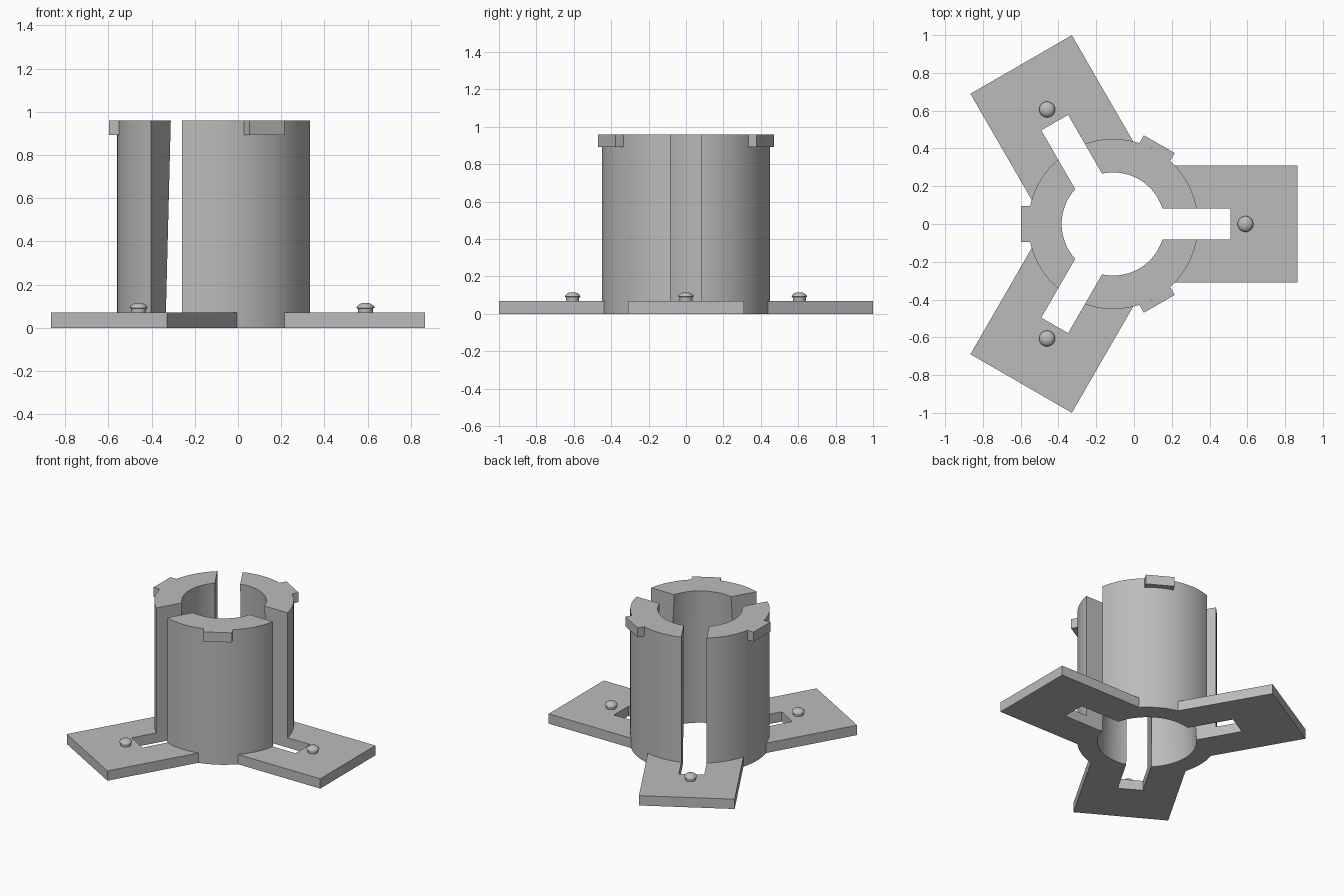
import bpy, bmesh, math
from mathutils import Matrix

cube = bpy.data.objects.get("Cube")
if cube:
    bpy.data.objects.remove(cube, do_unlink=True)

AXIS_X = -0.11                      # tube axis
R_OUT, R_TOP, R_BOTTOM = 0.45, 0.273, 0.32
SLOT, SLOT_END = 0.082, 0.62        # half width and reach of the slots
HEIGHT, PLATE = 0.96, 0.07

grey = bpy.data.materials.new("light_grey")
grey.use_nodes = True
grey.diffuse_color = (0.5, 0.5, 0.5, 1)
grey.node_tree.nodes["Principled BSDF"].inputs["Base Color"].default_value = (0.5, 0.5, 0.5, 1)


def arc(radius, start, end, steps):
    return [(radius * math.cos(start + (end - start) * i / steps),
             radius * math.sin(start + (end - start) * i / steps)) for i in range(steps + 1)]


def finish(bm, name, degrees, smooth=True):
    """Turn the mesh about the tube axis and store it as an object."""
    bmesh.ops.recalc_face_normals(bm, faces=bm.faces)
    bm.transform(Matrix.Translation((AXIS_X, 0, 0)) @ Matrix.Rotation(math.radians(degrees), 4, "Z"))
    mesh = bpy.data.meshes.new(name)
    bm.to_mesh(mesh)
    bm.free()
    mesh.materials.append(grey)
    ob = bpy.data.objects.new(name, mesh)
    bpy.context.collection.objects.link(ob)
    if smooth:
        bpy.ops.object.select_all(action="DESELECT")
        ob.select_set(True)
        bpy.context.view_layer.objects.active = ob
        bpy.ops.object.shade_smooth_by_angle(angle=math.radians(30))


def loft(name, bottom, top, z0, z1, degrees):
    """Closed solid between two matching outlines."""
    bm = bmesh.new()
    low = [bm.verts.new((x, y, z0)) for x, y in bottom]
    high = [bm.verts.new((x, y, z1)) for x, y in top]
    bm.faces.new(low[::-1])
    bm.faces.new(high)
    n = len(low)
    for i in range(n):
        j = (i + 1) % n
        bm.faces.new((low[i], low[j], high[j], high[i]))
    finish(bm, name, degrees)


def wall_outline(inner):
    """Plan of one tube third, with ends parallel to the neighbouring slots."""
    third = 2 * math.pi / 3
    a, b = math.asin(SLOT / R_OUT), math.asin(SLOT / inner)
    return arc(R_OUT, a, third - a, 32) + arc(inner, third - b, b, 32)


def foot_outline():
    """Rectangular foot with a slot, meeting the tube along its outer curve."""
    half, reach = 0.31, 0.975
    a, b = math.asin(SLOT / R_OUT), math.asin(half / R_OUT)
    upper = [(reach, half)] + arc(R_OUT, b, a, 10) + [(SLOT_END, SLOT)]
    return upper + [(x, -y) for x, y in reversed(upper)]


def tab_outline():
    half, reach = 0.094, 0.488
    a = math.asin(half / R_OUT)
    return [(reach, -half), (reach, half)] + arc(R_OUT, a, -a, 6)


def stud(name, degrees):
    """Small domed peg on the foot."""
    profile = [(0.034, PLATE), (0.036, 0.09), (0.042, 0.092), (0.039, 0.1),
               (0.03, 0.108), (0.017, 0.114), (0, 0.115)]
    bm = bmesh.new()
    verts = [bm.verts.new((r, 0, z)) for r, z in profile]
    edges = [bm.edges.new(pair) for pair in zip(verts, verts[1:])]
    bmesh.ops.spin(bm, geom=verts + edges, axis=(0, 0, 1), cent=(0, 0, 0),
                   angle=2 * math.pi, steps=24)
    bmesh.ops.remove_doubles(bm, verts=bm.verts, dist=0.0005)
    bm.transform(Matrix.Translation((0.70, 0, 0)))
    finish(bm, name, degrees)


# Three identical sectors
for turn, side in ((0, "left"), (120, "back_right"), (240, "front_right")):
    loft("tube_wall_" + side, wall_outline(R_BOTTOM), wall_outline(R_TOP), 0, HEIGHT, turn)
    loft("foot_" + side, foot_outline(), foot_outline(), 0, PLATE, turn)
    loft("rim_tab_" + side, tab_outline(), tab_outline(), 0.892, HEIGHT, turn + 60)
    stud("stud_" + side, turn)
